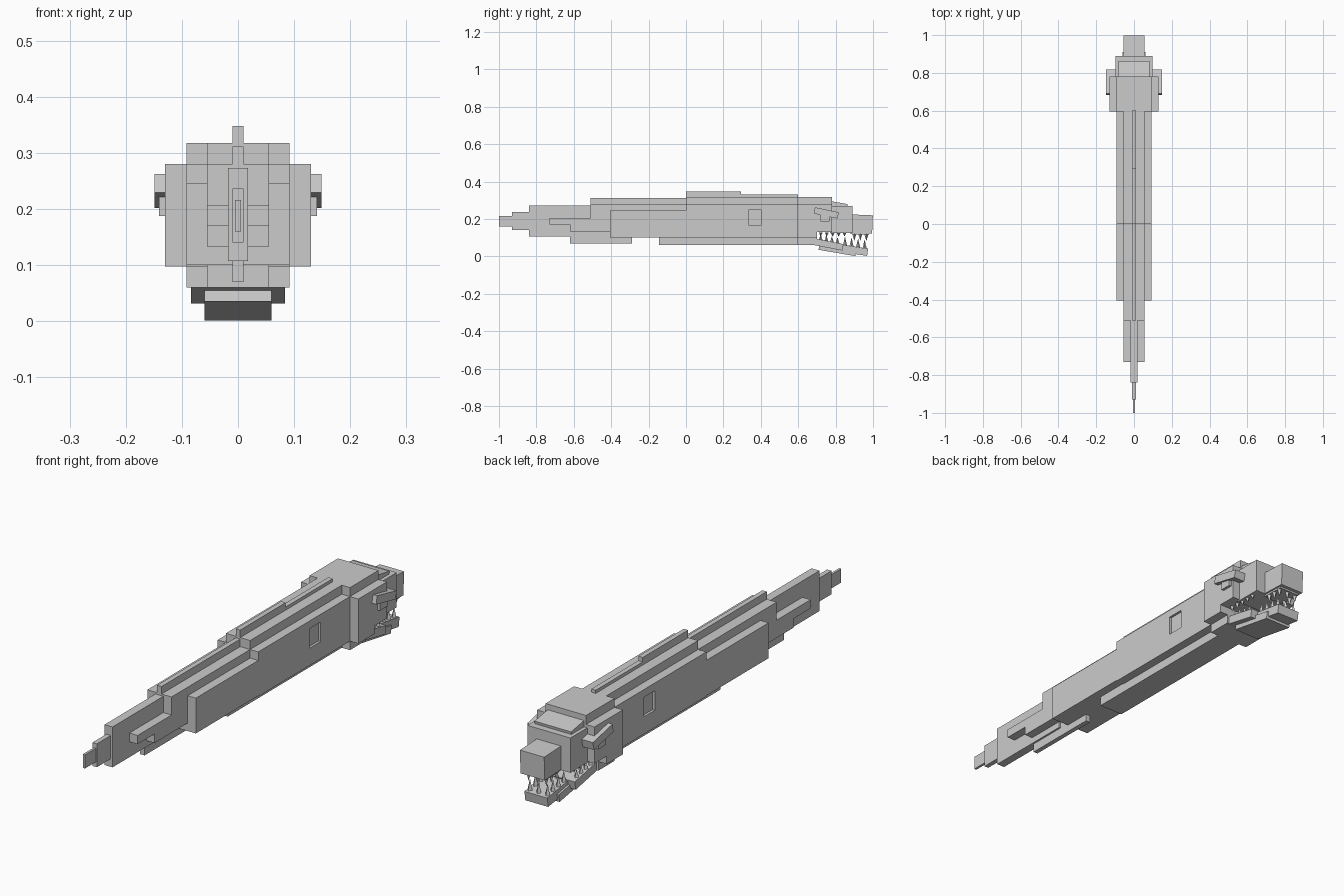
import bpy, bmesh, math
from mathutils import Matrix, Vector

if "Cube" in bpy.data.objects:
    bpy.data.objects.remove(bpy.data.objects["Cube"])

grey = bpy.data.materials.new("plain grey")
grey.diffuse_color = (0.6, 0.6, 0.6, 1)
grey.use_nodes = True
grey.node_tree.nodes["Principled BSDF"].inputs["Base Color"].default_value = grey.diffuse_color


def finish(name, bm):
    me = bpy.data.meshes.new(name)
    bmesh.ops.recalc_face_normals(bm, faces=bm.faces)
    bm.to_mesh(me)
    bm.free()
    me.materials.append(grey)
    ob = bpy.data.objects.new(name, me)
    bpy.context.collection.objects.link(ob)
    return ob


def box(name, x0, x1, y0, y1, z0, z1, pitch=0.0):
    """Box from its limits, tilted nose-down by pitch about its centre."""
    bm = bmesh.new()
    c = Vector(((x0 + x1) / 2, (y0 + y1) / 2, (z0 + z1) / 2))
    m = (Matrix.Translation(c) @ Matrix.Rotation(-pitch, 4, 'X')
         @ Matrix.Diagonal((x1 - x0, y1 - y0, z1 - z0, 1)))
    bmesh.ops.create_cube(bm, size=1, matrix=m)
    return finish(name, bm)


def slab(name, hw, y0, y1, z0, z1, pitch=0.0):
    return box(name, -hw, hw, y0, y1, z0, z1, pitch)


def teeth(name, points, height, down):
    """Row of four-sided spikes at the given base points."""
    bm = bmesh.new()
    for p in points:
        m = Matrix.Translation(Vector(p) + Vector((0, 0, -height / 2 if down else height / 2)))
        if down:
            m = m @ Matrix.Rotation(math.pi, 4, 'X')
        bmesh.ops.create_cone(bm, segments=4, radius1=0.011, radius2=0, depth=height,
                              cap_ends=True, matrix=m)
    return finish(name, bm)


# Tail, thin steps
slab("tail_tip", 0.005, -1.0, -0.92, 0.16, 0.216)
slab("tail_end", 0.01, -0.93, -0.83, 0.14, 0.236)
slab("tail_core", 0.018, -0.84, -0.45, 0.107, 0.273)

# Fins along the middle
slab("dorsal_fin_rear", 0.01, -0.51, 0.0, 0.25, 0.311)
slab("dorsal_fin_middle", 0.01, 0.0, 0.295, 0.27, 0.348)
slab("dorsal_fin_front", 0.01, 0.295, 0.60, 0.27, 0.33)
slab("belly_fin", 0.01, -0.62, -0.29, 0.07, 0.15)

# Inner body, seen as ridges above and below the flanks
slab("tail_flank", 0.055, -0.73, -0.4, 0.17, 0.206)
slab("ridge_rear", 0.055, -0.51, 0.0, 0.18, 0.28)
slab("ridge_front", 0.055, 0.0, 0.62, 0.2, 0.317)
slab("belly_rear", 0.055, -0.62, -0.145, 0.133, 0.185)
slab("belly_middle", 0.055, -0.4, -0.145, 0.10, 0.185)
slab("belly_front", 0.055, -0.145, 0.62, 0.06, 0.185)

# Flanks with a square recess on each side
slab("flank_rear", 0.092, -0.405, 0.0, 0.10, 0.245)
flank = slab("flank_front", 0.092, 0.0, 0.605, 0.097, 0.28)
for s, side in ((1, "right"), (-1, "left")):
    a, b = sorted((s * 0.082, s * 0.12))
    cutter = box("recess_cutter_" + side, a, b, 0.333, 0.405, 0.168, 0.248)
    cutter.hide_render = True
    cutter.hide_viewport = True
    cutter.display_type = 'WIRE'
    mod = flank.modifiers.new("recess_" + side, 'BOOLEAN')
    mod.object = cutter
    mod.operation = 'DIFFERENCE'
    mod.solver = 'EXACT'

# Head
slab("head_top", 0.092, 0.595, 0.78, 0.25, 0.317)
slab("head_wide", 0.13, 0.595, 0.78, 0.13, 0.28)
slab("cheek_lower", 0.13, 0.595, 0.70, 0.097, 0.14)
slab("throat", 0.092, 0.595, 0.70, 0.06, 0.11)
slab("face", 0.098, 0.77, 0.89, 0.125, 0.268)
slab("forehead", 0.083, 0.74, 0.862, 0.255, 0.29, 0.17)
slab("snout", 0.055, 0.87, 0.997, 0.125, 0.222, 0.04)
slab("upper_gum", 0.048, 0.88, 0.98, 0.117, 0.14, 0.03)

# Open lower jaw
slab("jaw_back", 0.084, 0.69, 0.84, 0.045, 0.08, 0.19)
slab("jaw_base", 0.06, 0.71, 0.91, 0.018, 0.05, 0.17)
slab("jaw_tip", 0.052, 0.83, 0.972, 0.013, 0.052, 0.15)

# Brows and eyes
for s, side in ((1, "right"), (-1, "left")):
    a, b = sorted((s * 0.095, s * 0.149))
    box("brow_" + side, a, b, 0.685, 0.815, 0.215, 0.249, 0.21)
    a, b = sorted((s * 0.095, s * 0.141))
    box("eye_" + side, a, b, 0.72, 0.768, 0.187, 0.235)

# Teeth
upper = [(s * 0.085, 0.72 + i * 0.032, 0.128) for s in (1, -1) for i in range(5)]
teeth("upper_back_teeth", upper, 0.022, True)
upper = [(s * 0.04, 0.90 + i * 0.032, 0.119) for s in (1, -1) for i in range(3)]
teeth("upper_front_teeth", upper + [(0, 0.965, 0.119)], 0.035, True)
lower = [(s * 0.07, 0.72 + i * 0.03, 0.085 - i * 0.006) for s in (1, -1) for i in range(4)]
teeth("lower_back_teeth", lower, 0.035, False)
lower = [(s * 0.04, 0.85 + i * 0.035, 0.058 - i * 0.005) for s in (1, -1) for i in range(4)]
teeth("lower_front_teeth", lower + [(0, 0.955, 0.043)], 0.048, False)
